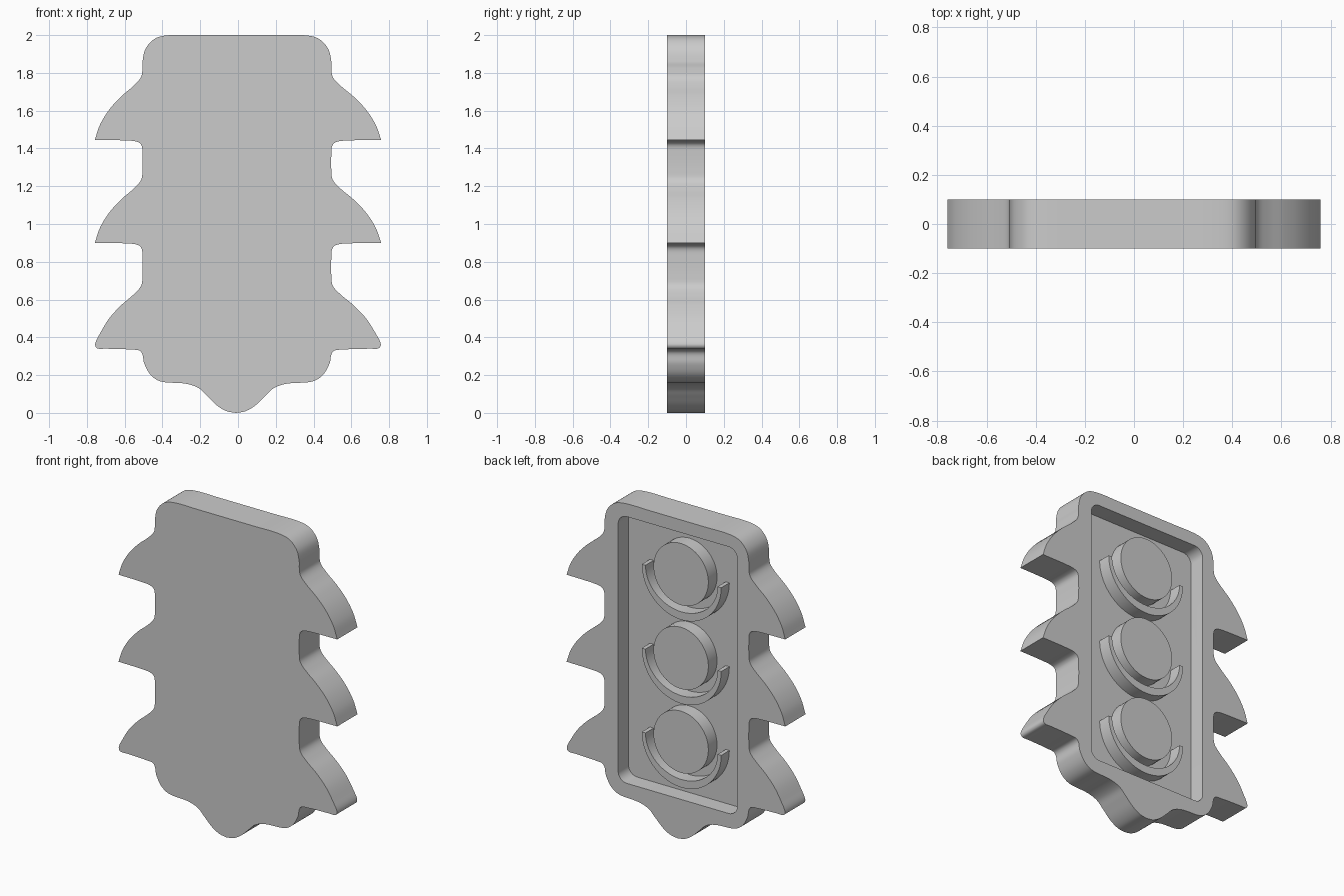
import bpy, bmesh, math
from mathutils import Vector

cube = bpy.data.objects.get("Cube")
if cube:
    bpy.data.objects.remove(cube)

grey = bpy.data.materials.new("plain grey")
grey.use_nodes = True
grey.diffuse_color = (0.6, 0.6, 0.6, 1)
grey.node_tree.nodes["Principled BSDF"].inputs["Base Color"].default_value = (0.6, 0.6, 0.6, 1)


def smooth_run(points, steps=6):
    """Smooth open curve through the points, end point left out."""
    pts = [Vector(p) for p in points]
    last = len(pts) - 1
    tangents = [(pts[min(i + 1, last)] - pts[max(i - 1, 0)]).normalized() for i in range(last + 1)]
    out = []
    for i in range(last):
        a, b = pts[i], pts[i + 1]
        chord = (b - a).length
        for k in range(steps):
            t = k / steps
            h = t * t * (3 - 2 * t)
            out.append(a * (1 - h) + b * h
                       + tangents[i] * chord * t * (1 - t) ** 2
                       - tangents[i + 1] * chord * t * t * (1 - t))
    return out


def extrude_outline(name, outline, y0, y1):
    """Solid prism from an (x, z) outline."""
    bm = bmesh.new()
    face = bm.faces.new([bm.verts.new((p[0], y0, p[1])) for p in outline])
    new = bmesh.ops.extrude_face_region(bm, geom=[face])["geom"]
    bmesh.ops.translate(bm, vec=(0, y1 - y0, 0),
                        verts=[v for v in new if isinstance(v, bmesh.types.BMVert)])
    bmesh.ops.recalc_face_normals(bm, faces=bm.faces)
    mesh = bpy.data.meshes.new(name)
    bm.to_mesh(mesh)
    bm.free()
    mesh.materials.append(grey)
    obj = bpy.data.objects.new(name, mesh)
    bpy.context.collection.objects.link(obj)
    return obj


def activate(obj):
    bpy.ops.object.select_all(action="DESELECT")
    obj.select_set(True)
    bpy.context.view_layer.objects.active = obj


def shade(obj):
    activate(obj)
    bpy.ops.object.shade_smooth_by_angle(angle=math.radians(35))


# Half outline: top corner, three visor fins, rounded foot
FIN = [(.5, .38), (.508, .332), (.55, .285), (.615, .23), (.68, .16), (.73, .08)]
UNDER = [(.58, -.003), (.525, -.011), (.505, -.03), (.5, -.07)]
FIN_Z = [1.445, .9, .34]


def at(points, z):
    return [(x, z + dz) for x, dz in points]


tip = (.758, 0)
top = [(0, 2), (.2, 2), (.35, 2), (.43, 1.983), (.482, 1.93), (.5, 1.86)]
foot = [(.56, -.005), (.508, -.016), (.49, -.08), (.455, -.14), (.4, -.174), (.27, -.185),
        (.2, -.208), (.155, -.25), (.1, -.302), (.05, -.331), (0, -.34)]
runs = [top + at(FIN + [tip], FIN_Z[0])]
for upper, lower in zip(FIN_Z, FIN_Z[1:]):
    ending = [tip] if lower > .5 else [(.756, .025), (.745, .002), (.7, 0)]
    runs.append(at([tip] + UNDER, upper) + at(FIN + ending, lower))
runs.append(at([(.7, 0)] + foot, FIN_Z[2]))
half = [p for run in runs for p in smooth_run(run)] + [Vector((0, 0))]


def placed(p, side):
    # The body sits a touch to the right of the fins
    return (side * p.x - .01 * (1 - p.x ** 2 / .58), p.y)


outline = [placed(p, 1) for p in half] + [placed(p, -1) for p in reversed(half[1:-1])]
housing = extrude_outline("housing", outline, -.1, .1)

# Rounded rectangular tray cut into the back
left, right, low, high, radius = -.425, .4, .25, 1.92, .06
tray = []
for i, (cx, cz) in enumerate([(right - radius, high - radius), (left + radius, high - radius),
                              (left + radius, low + radius), (right - radius, low + radius)]):
    for k in range(9):
        a = math.pi / 2 * (i + k / 8)
        tray.append((cx + radius * math.cos(a), cz + radius * math.sin(a)))
cutter = extrude_outline("tray_cutter", tray, -.003, .2)
cutter.hide_render = True
cut = housing.modifiers.new("tray", "BOOLEAN")
cut.operation = "DIFFERENCE"
cut.solver = "EXACT"
cut.object = cutter
activate(housing)
bpy.ops.object.modifier_apply(modifier="tray")
bpy.data.objects.remove(cutter)
shade(housing)


def arc(cx, cz, rx, rz, start, end, count):
    return [(cx + rx * math.cos(start + (end - start) * k / count),
             cz + rz * math.sin(start + (end - start) * k / count)) for k in range(count + 1)]


# Lamps with a crescent visor under each
for name, z in zip(("top", "middle", "bottom"), (1.65, 1.125, .6)):
    lamp = arc(-.023, z, .19, .193, 0, 2 * math.pi, 56)[:-1]
    shade(extrude_outline(name + "_lamp", lamp, -.05, .083))
    outer = arc(-.023, z - .013, .275, .275, math.pi, 2 * math.pi, 36)
    inner = arc(-.023, z - .013, .25, .225, 2 * math.pi, math.pi, 36)
    shade(extrude_outline(name + "_visor", outer + inner, -.05, .077))
